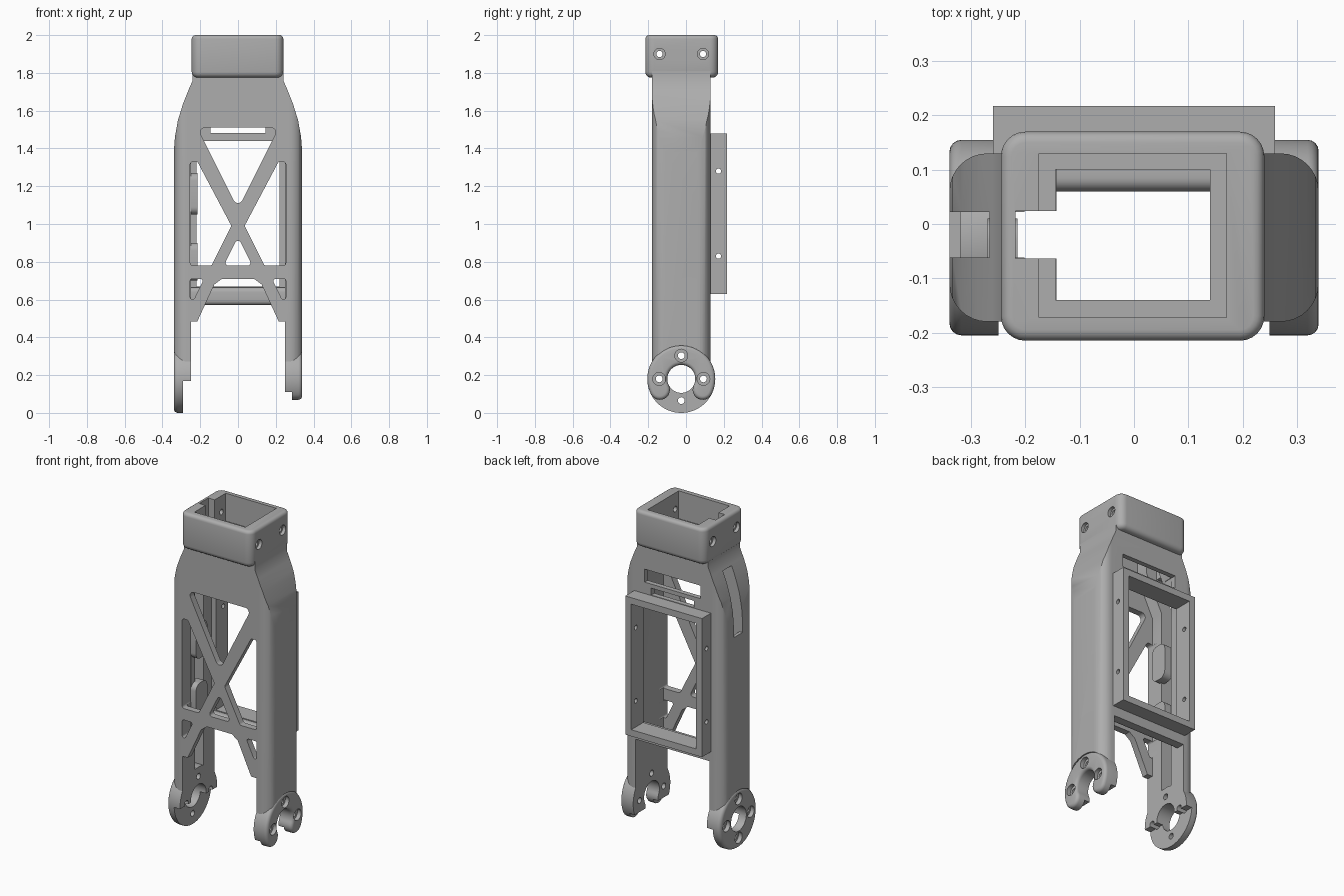
import bpy, bmesh, math
from mathutils import Vector

if "Cube" in bpy.data.objects:
    bpy.data.objects.remove(bpy.data.objects["Cube"])

grey = bpy.data.materials.new("plain grey")
grey.use_nodes = True
GREY = (0.42, 0.42, 0.42, 1)
grey.diffuse_color = GREY
grey.node_tree.nodes["Principled BSDF"].inputs["Base Color"].default_value = GREY


def prism(name, pts, axis, a, b):
    """Extrude a 2D outline along an axis from a to b."""
    place = {"x": lambda p, t: (t, p[0], p[1]),
             "y": lambda p, t: (p[0], t, p[1]),
             "z": lambda p, t: (p[0], p[1], t)}[axis]
    bm = bmesh.new()
    ends = [[bm.verts.new(place(p, t)) for p in pts] for t in (a, b)]
    for ring in ends:
        bm.faces.new(ring)
    n = len(pts)
    for i in range(n):
        j = (i + 1) % n
        bm.faces.new((ends[0][i], ends[0][j], ends[1][j], ends[1][i]))
    bmesh.ops.recalc_face_normals(bm, faces=bm.faces)
    me = bpy.data.meshes.new(name)
    bm.to_mesh(me)
    bm.free()
    ob = bpy.data.objects.new(name, me)
    bpy.context.collection.objects.link(ob)
    me.materials.append(grey)
    return ob


def rect(x0, x1, y0, y1):
    return [(x0, y0), (x1, y0), (x1, y1), (x0, y1)]


def box(name, x, y, z):
    return prism(name, rect(*x, *y), "z", *z)


def rounded(pts, r, steps=6):
    """Round each corner of an outline."""
    out = []
    for i, p in enumerate(pts):
        p = Vector(p)
        u = Vector(pts[i - 1]) - p
        v = Vector(pts[(i + 1) % len(pts)]) - p
        half = u.angle(v) / 2
        d = min(r / math.tan(half), u.length * 0.45, v.length * 0.45)
        rad = d * math.tan(half)
        c = p + (u.normalized() + v.normalized()).normalized() * (rad / math.sin(half))
        s, e = p + u.normalized() * d - c, p + v.normalized() * d - c
        sweep = s.angle_signed(e)
        for k in range(steps + 1):
            t = -sweep * k / steps
            out.append((c.x + s.x * math.cos(t) - s.y * math.sin(t),
                        c.y + s.x * math.sin(t) + s.y * math.cos(t)))
    return out


def arc(cx, cy, r, a0, a1, n):
    return [(cx + r * math.cos(math.radians(a0 + (a1 - a0) * i / n)),
             cy + r * math.sin(math.radians(a0 + (a1 - a0) * i / n))) for i in range(n + 1)]


def circle(cx, cy, r, n=32):
    return arc(cx, cy, r, 0, 360, n)[:-1]


def combine(ob, *tools, op="DIFFERENCE"):
    """Apply boolean tools in turn and discard them."""
    for tool in tools:
        tool.hide_render = True
        mod = ob.modifiers.new("cut", "BOOLEAN")
        mod.operation, mod.solver, mod.object = op, "EXACT", tool
        bpy.context.view_layer.objects.active = ob
        bpy.ops.object.modifier_apply(modifier=mod.name)
        bpy.data.objects.remove(tool)


def soften(ob, test, width, segments=4):
    """Bevel edges whose two ends both pass the test."""
    bm = bmesh.new()
    bm.from_mesh(ob.data)
    edges = [e for e in bm.edges if all(test(v.co) for v in e.verts)]
    bmesh.ops.bevel(bm, geom=edges, offset=width, segments=segments,
                    affect="EDGES", profile=0.5, clamp_overlap=True)
    bm.to_mesh(ob.data)
    bm.free()


def mirror(pts):
    return [(-x, z) for x, z in reversed(pts)]


HUB_Y, HUB_Z, HUB_R = -0.025, 0.18, 0.18

# Body: shouldered front outline crossed with a rounded plan
side = [(0.34, 0.18), (0.34, 1.38), (0.334, 1.46), (0.318, 1.55),
        (0.29, 1.64), (0.262, 1.71), (0.24, 1.76), (0.24, 1.81)]
body = prism("fork_body", side + mirror(side), "y", -0.18, 0.13)
combine(body, prism("plan", rounded(rect(-0.34, 0.34, -0.18, 0.13), 0.07, 8), "z", 0, 2),
        op="INTERSECT")

# Hollow interior and the open gap between the legs
inner = [(0.25, 0), (0.25, 1.5), (0.143, 1.72), (0.143, 1.9)]
combine(body, prism("hollow", inner + mirror(inner), "y", -0.14, 0.10),
        box("rear_gap", (-0.25, 0.25), (0.05, 0.3), (0, 0.57)))

# Truss windows in the front plate
arch = [(0.25, 0), (0.25, 0.485), (0.215, 0.485), (0.125, 0.68), (0.085, 0.71)]
windows = [
    arch + mirror(arch),
    rounded([(-0.215, 1.51), (0.215, 1.51), (0, 1.08)], 0.025),
    rounded([(-0.075, 0.78), (0.075, 0.78), (0, 0.93)], 0.015),
]
for s in (1, -1):
    windows.append(rounded([(s * x, z) for x, z in
                   [(0.253, 0.78), (0.253, 1.33), (0.215, 1.33), (0.035, 0.99), (0.14, 0.78)]], 0.015))
    windows.append(rounded([(s * x, z) for x, z in
                   [(0.253, 0.56), (0.253, 0.71), (0.18, 0.71)]], 0.012))
for w in windows:
    combine(body, prism("window", w, "y", -0.3, -0.1))

# Rear openings, cable slot and cable channel in one leg, seats for the hubs
combine(body,
        box("rear_opening", (-0.22, 0.22), (0.05, 0.3), (0.67, 1.44)),
        box("rear_slit", (-0.145, 0.145), (0.05, 0.3), (1.483, 1.525)),
        box("rear_slot", (-0.19, 0.19), (0.05, 0.3), (1.55, 1.63)),
        box("cable_slot", (-0.4, -0.12), (-0.062, 0.022), (1.31, 1.70)),
        box("cable_channel", (-0.32, -0.2), (-0.062, 0.022), (0.2, 1.4)),
        box("cable_top", (-0.218, -0.12), (-0.064, 0.024), (1.6, 1.9)),
        prism("hub_seat", circle(HUB_Y, HUB_Z, HUB_R - 0.004, 64), "x", -0.5, 0.5))

# Rounded bar under the rear opening
bar = prism("rear_lower_bar", rounded(rect(0.06, 0.129, 0.57, 0.665), 0.025), "x", -0.255, 0.255)

# Collar with soft edges, stepped socket, cable notch and screw holes
collar = prism("top_collar", rounded(rect(-0.245, 0.24, -0.215, 0.17), 0.045), "z", 1.775, 2)
soften(collar, lambda c: c.z > 1.99, 0.02)
soften(collar, lambda c: c.z < 1.78, 0.03)
combine(collar,
        box("socket", (-0.175, 0.17), (-0.172, 0.13), (1.83, 2.1)),
        box("socket_floor_opening", (-0.145, 0.14), (-0.14, 0.10), (1.6, 2.1)),
        box("cable_notch", (-0.218, -0.1), (-0.064, 0.024), (1.6, 2.1)))
for y in (-0.14, 0.09):
    combine(collar, prism("screw", circle(y, 1.9, 0.017), "x", -0.5, 0.5))
    for x in (-0.245, 0.24):
        combine(collar, prism("screw_head", circle(y, 1.9, 0.03), "x", x - 0.02, x + 0.02))

# Rear mounting frame with side screw holes
frame = box("rear_frame", (-0.26, 0.26), (0.125, 0.217), (0.63, 1.48))
combine(frame, box("frame_opening", (-0.22, 0.22), (0, 0.4), (0.67, 1.44)))
for z in (0.83, 1.28):
    combine(frame, prism("frame_screw", circle(0.172, z, 0.014, 20), "x", -0.5, 0.5))

# Hubs: a full disc on one leg, an open horseshoe on the other
disc = prism("right_hub", circle(HUB_Y, HUB_Z, HUB_R, 64), "x", -0.34, -0.25)
soften(disc, lambda c: c.x < -0.33, 0.022)
combine(disc, prism("axle", circle(HUB_Y, HUB_Z, 0.074, 48), "x", -0.5, 0),
        box("inner_step", (-0.29, -0.2), (-0.4, 0.4), (-0.1, 0.17)))

mid, cap = 0.127, 0.053
ends = [(HUB_Y + mid * math.cos(math.radians(a)), HUB_Z + mid * math.sin(math.radians(a)))
        for a in (207, -27)]
shoe_outline = (arc(HUB_Y, HUB_Z, HUB_R, -27, 207, 44)[:-1]
                + arc(*ends[0], cap, 207, 387, 12)[:-1]
                + arc(HUB_Y, HUB_Z, 0.074, 207, -27, 36)[:-1]
                + arc(*ends[1], cap, 153, 333, 12)[:-1])
shoe = prism("left_hub", shoe_outline, "x", 0.25, 0.34)
soften(shoe, lambda c: c.x > 0.33, 0.02)
combine(shoe, box("inner_step", (0.2, 0.285), (-0.4, 0.4), (-0.1, 0.11)))

for hub, x in ((disc, -0.34), (shoe, 0.34)):
    for y, z in ((-0.142, 0.18), (0.092, 0.18), (HUB_Y, 0.303), (HUB_Y, 0.065)):
        if hub is shoe and z < 0.1:
            continue
        combine(hub, prism("bolt", circle(y, z, 0.018), "x", x - 0.2, x + 0.2),
                prism("bolt_head", circle(y, z, 0.034), "x", x - 0.025, x + 0.025))

# Cable clips on the inside of one leg
clips = [prism(n, rounded(rect(-0.10, 0.01, z0, z1), 0.04), "x", -0.27, -0.215)
         for n, z0, z1 in (("upper_cable_clip", 1.05, 1.27), ("lower_cable_clip", 0.70, 0.90))]

# Smooth shading with sharp edges kept
bpy.ops.object.select_all(action="DESELECT")
for ob in [body, bar, collar, frame, disc, shoe] + clips:
    ob.select_set(True)
bpy.context.view_layer.objects.active = body
bpy.ops.object.shade_smooth_by_angle(angle=math.radians(30))
